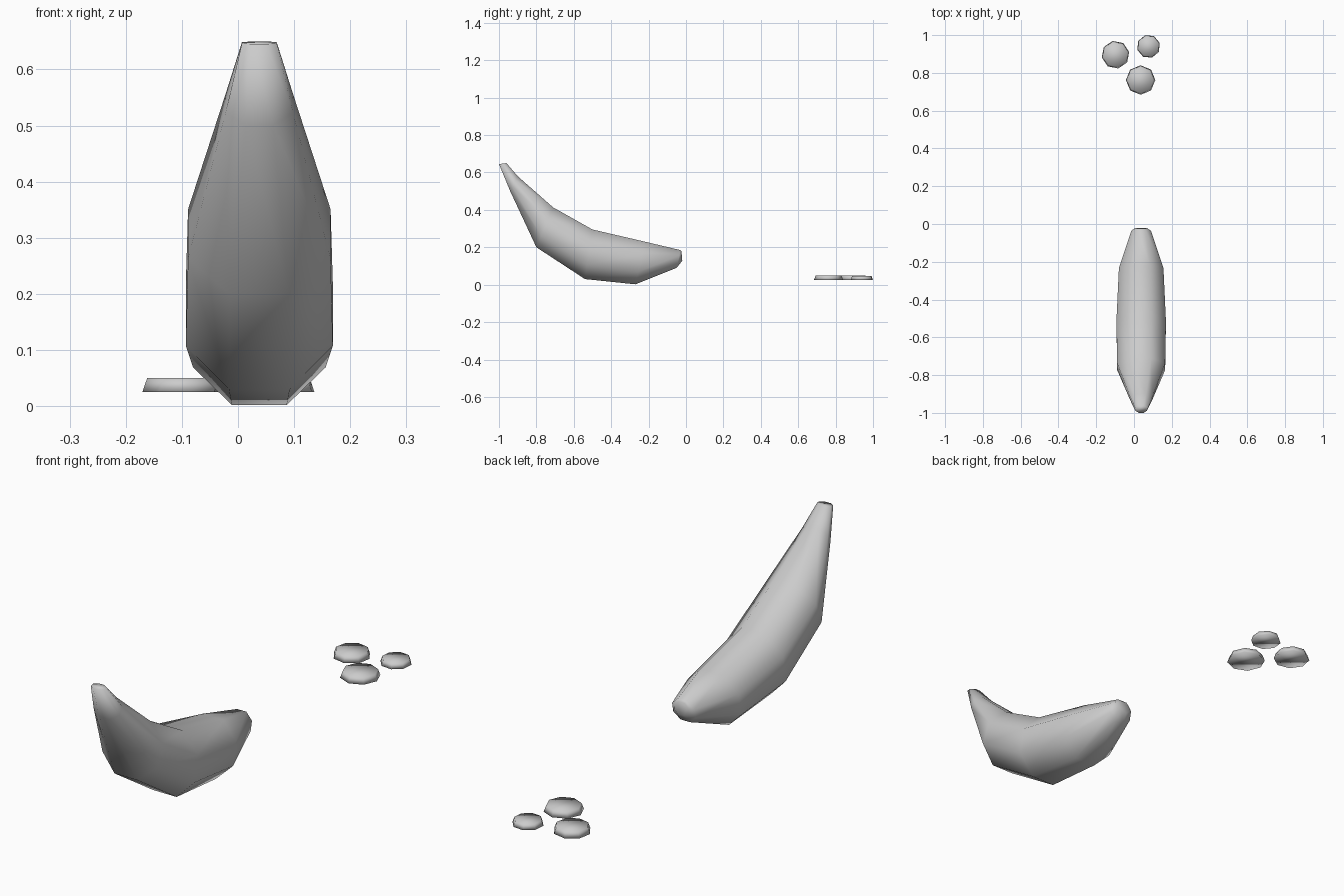
import bpy, bmesh, math
from mathutils import Vector

if "Cube" in bpy.data.objects:
    bpy.data.objects.remove(bpy.data.objects["Cube"])

CX = 0.038  # centre line of the fruit


def loft(name, rings):
    """Skin a list of equal-length point loops, closing both ends."""
    bm = bmesh.new()
    loops = [[bm.verts.new(p) for p in ring] for ring in rings]
    n = len(loops[0])
    for a, b in zip(loops, loops[1:]):
        for i in range(n):
            j = (i + 1) % n
            bm.faces.new((a[i], a[j], b[j], b[i]))
    bm.faces.new(loops[0])
    bm.faces.new(loops[-1])
    bmesh.ops.recalc_face_normals(bm, faces=bm.faces)
    for f in bm.faces:
        f.smooth = True
    me = bpy.data.meshes.new(name)
    bm.to_mesh(me)
    bm.free()
    ob = bpy.data.objects.new(name, me)
    bpy.context.collection.objects.link(ob)
    return ob


def section(half, bottom, top):
    """Flat-sided octagon between a bottom and a top point in the yz plane."""
    lo, hi = Vector((CX, *bottom)), Vector((CX, *top))
    mid, up = (lo + hi) / 2, (hi - lo) / 2
    s = 1 / math.cos(math.pi / 8)
    pts = []
    for i in range(8):
        a = (i + 0.5) * math.pi / 4
        pts.append(mid + up * (s * math.sin(a)) + Vector((half * s * math.cos(a), 0, 0)))
    return pts


# Curved banana body: half width, underside (y, z), upper side (y, z)
stations = [
    (0.031, (-1.0, 0.645), (-0.96, 0.65)),
    (0.060, (-0.94, 0.50), (-0.90, 0.58)),
    (0.127, (-0.80, 0.20), (-0.71, 0.413)),
    (0.131, (-0.54, 0.03), (-0.50, 0.295)),
    (0.118, (-0.27, 0.002), (-0.22, 0.23)),
    (0.052, (-0.05, 0.09), (-0.03, 0.185)),
    (0.032, (-0.02, 0.128), (-0.024, 0.178)),
]
loft("banana", [section(*s) for s in stations])


# Three cut slices, slightly narrower on top
def disc(x, y, r, z, turn):
    return [Vector((x + r * math.cos(turn + i * math.pi / 4),
                    y + r * math.sin(turn + i * math.pi / 4), z)) for i in range(8)]


slices = [
    (0.035, 0.762, 0.078, 0.05, 0.0),
    (-0.098, 0.896, 0.074, 0.05, 0.2),
    (0.077, 0.94, 0.062, 0.046, 0.3),
]
for k, (x, y, r, top, turn) in enumerate(slices, 1):
    loft(f"banana_slice_{k}", [disc(x, y, r, 0.025, turn), disc(x, y, r * 0.88, top, turn)])
